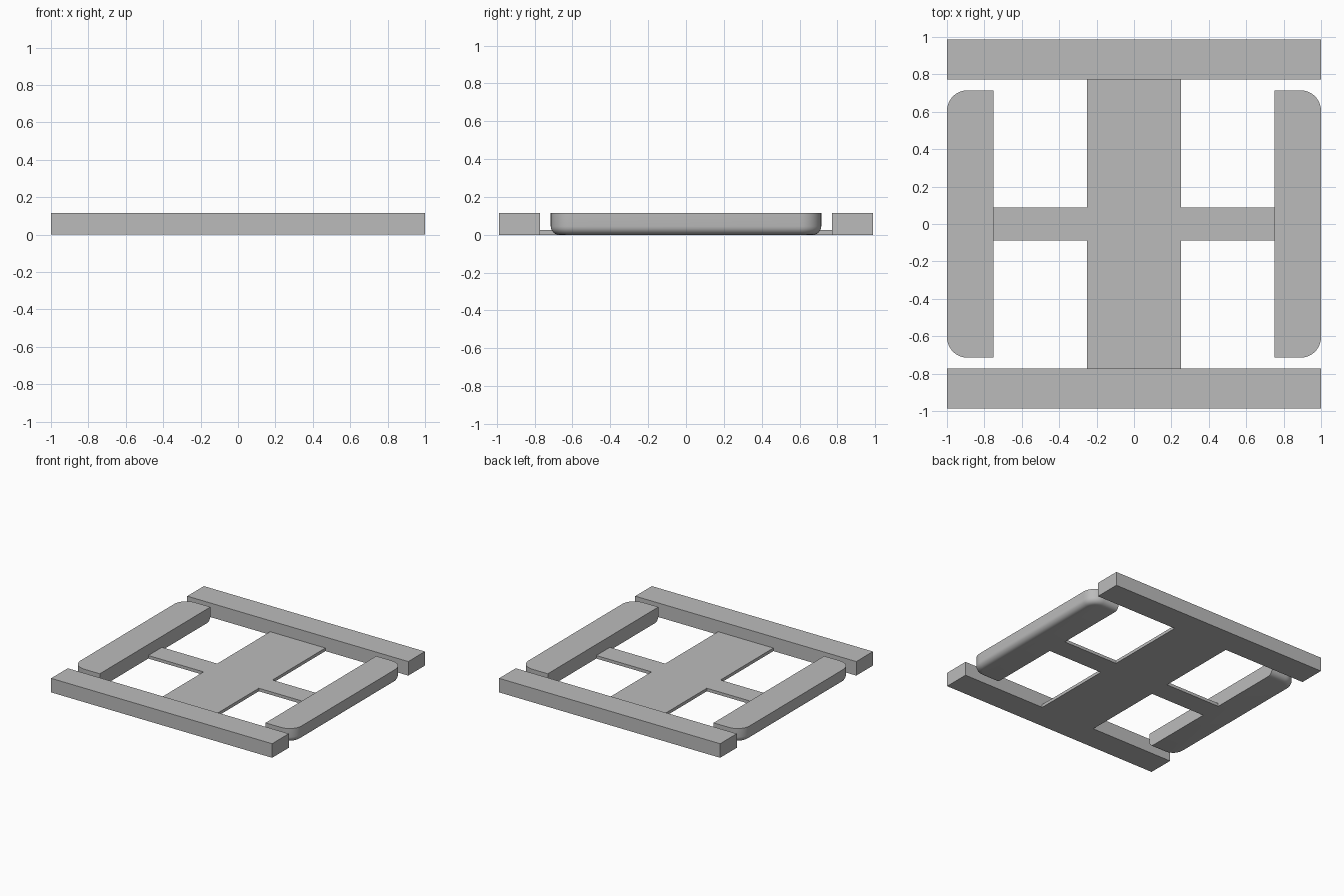
import bpy, bmesh
from mathutils import Vector

HEIGHT, WEB = 0.115, 0.025        # overall height, thin web thickness
BAR_IN, BAR_OUT = 0.772, 0.987    # end bars along y
PAD_IN, PAD_END = 0.75, 0.715     # side pads: inner x, half length

cube = bpy.data.objects.get("Cube")
if cube:
    bpy.data.objects.remove(cube, do_unlink=True)

grey = bpy.data.materials.new("plain grey")
grey.use_nodes = True
colour = (0.5, 0.5, 0.5, 1)
grey.diffuse_color = colour
grey.node_tree.nodes["Principled BSDF"].inputs["Base Color"].default_value = colour


def finish(name, bm):
    bmesh.ops.recalc_face_normals(bm, faces=bm.faces)
    mesh = bpy.data.meshes.new(name)
    bm.to_mesh(mesh)
    bm.free()
    mesh.materials.append(grey)
    obj = bpy.data.objects.new(name, mesh)
    bpy.context.collection.objects.link(obj)
    return obj


def prism(points, height):
    bm = bmesh.new()
    base = bm.faces.new([bm.verts.new((x, y, 0)) for x, y in points])
    top = bmesh.ops.extrude_face_region(bm, geom=[base])["geom"]
    verts = [v for v in top if isinstance(v, bmesh.types.BMVert)]
    bmesh.ops.translate(bm, verts=verts, vec=Vector((0, 0, height)))
    return bm


def rectangle(x0, x1, y0, y1):
    return [(x0, y0), (x1, y0), (x1, y1), (x0, y1)]


def round_edges(bm, edges, radius, segments):
    bmesh.ops.bevel(bm, geom=edges, offset=radius, segments=segments,
                    profile=0.5, affect='EDGES', clamp_overlap=True)


# End bars, front and back
for name, s in (("front_bar", -1), ("back_bar", 1)):
    finish(name, prism(rectangle(-1, 1, s * BAR_IN, s * BAR_OUT), HEIGHT))

# Thin cross-shaped web joining bars and pads
w, r = 0.25, 0.088
quarter = [(w, BAR_IN), (w, r), (PAD_IN, r)]
right = quarter + [(x, -y) for x, y in reversed(quarter)]
finish("cross_web", prism(right + [(-x, y) for x, y in reversed(right)], WEB))

# Side pads: rounded outer corners, then a rounded outer bottom rim
for name, s in (("left_pad", 1), ("right_pad", -1)):
    bm = prism(rectangle(s * PAD_IN, s, -PAD_END, PAD_END), HEIGHT)
    bmesh.ops.recalc_face_normals(bm, faces=bm.faces)
    corners = [e for e in bm.edges
               if all(abs(v.co.x) > 0.99 for v in e.verts)
               and abs(e.verts[0].co.z - e.verts[1].co.z) > 0.01]
    round_edges(bm, corners, 0.11, 10)
    rim = [e for e in bm.edges
           if all(v.co.z < 0.001 for v in e.verts)
           and any(abs(v.co.x) > PAD_IN + 0.001 for v in e.verts)]
    round_edges(bm, rim, 0.045, 6)
    pad = finish(name, bm)
    bpy.ops.object.select_all(action='DESELECT')
    pad.select_set(True)
    bpy.context.view_layer.objects.active = pad
    bpy.ops.object.shade_smooth_by_angle(angle=0.6)
